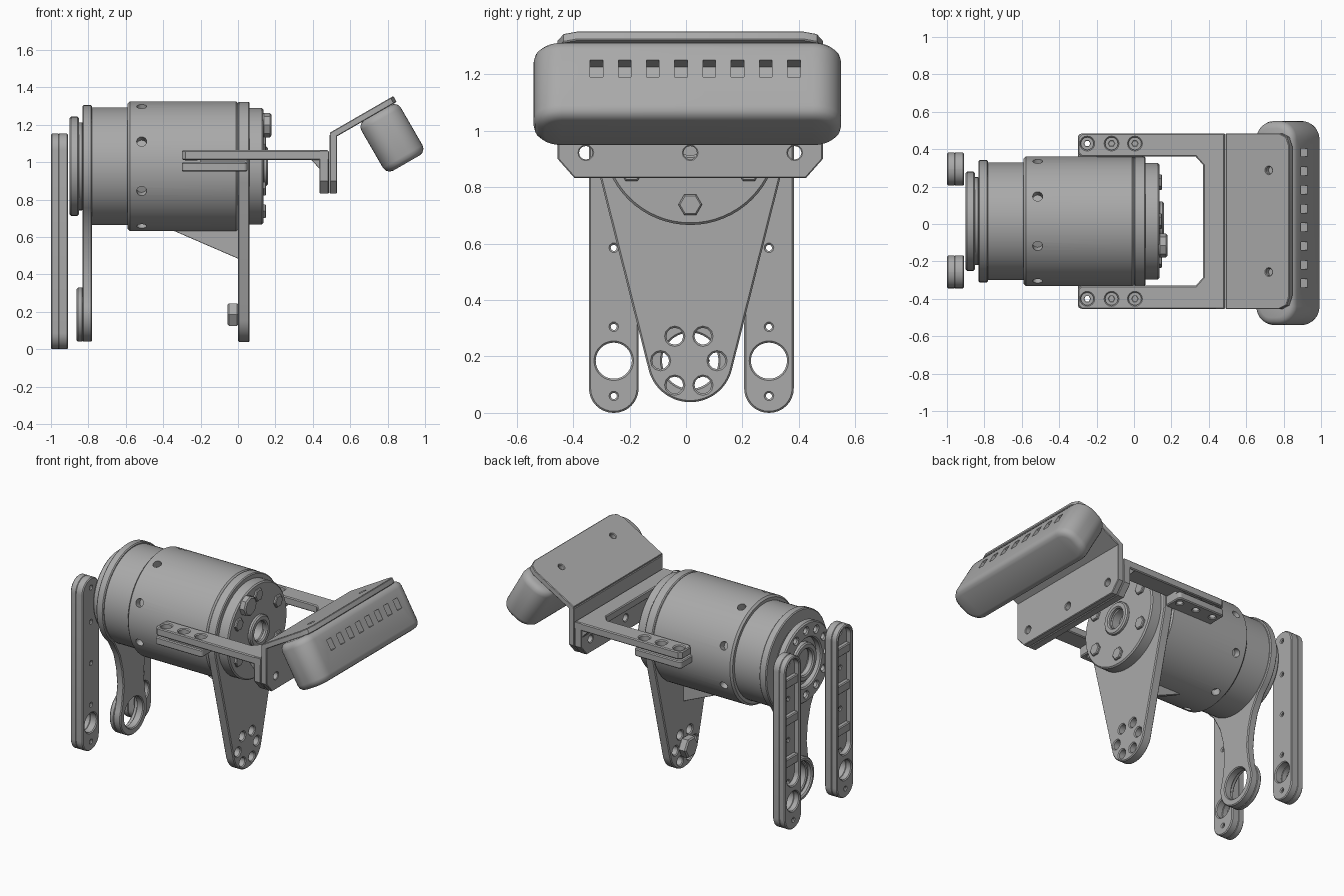
import bpy, bmesh
from math import cos, sin, radians, pi
from mathutils import Matrix, Vector

if "Cube" in bpy.data.objects:
    bpy.data.objects.remove(bpy.data.objects["Cube"])

grey = bpy.data.materials.new("plain_grey")
grey.use_nodes = True
GREY = (0.4, 0.4, 0.4, 1)
grey.diffuse_color = GREY
grey.node_tree.nodes["Principled BSDF"].inputs["Base Color"].default_value = GREY


def frame(u, v, origin=(0, 0, 0)):
    """Matrix whose local x, y, z are u, v and u cross v."""
    u, v = Vector(u), Vector(v)
    m = Matrix((u, v, u.cross(v))).transposed().to_4x4()
    m.translation = origin
    return m


CY, CZ = 0.015, 0.978                        # motor axis
SIDE = frame((0, 1, 0), (0, 0, 1))           # outline in y, z, thickness along x
FLAT = frame((1, 0, 0), (0, 1, 0))           # outline in x, y, thickness along z
EDGE = frame((1, 0, 0), (0, 0, 1))           # outline in x, z, thickness along -y
TILT = frame((cos(pi / 6), 0, sin(pi / 6)), (0, 1, 0), (0.49, CY, 1.157))


def arc(u, v, r, a=0, b=360, n=40):
    steps = n if b - a == 360 else n + 1
    return [(u + r * cos(radians(a + (b - a) * i / n)),
             v + r * sin(radians(a + (b - a) * i / n))) for i in range(steps)]


def rounded(u0, u1, v0, v1, r, n=8):
    return (arc(u1 - r, v1 - r, r, 0, 90, n) + arc(u0 + r, v1 - r, r, 90, 180, n)
            + arc(u0 + r, v0 + r, r, 180, 270, n) + arc(u1 - r, v0 + r, r, 270, 359.9, n))


def ring_points(u, v, r, count, start=0):
    return arc(u, v, r, start, start + 360, count)


def plate(name, outline, lo, hi, space=SIDE, holes=(), bevel=0.006, round_steps=0):
    """Extrude an outline with holes from lo to hi, with a small edge bevel."""
    curve = bpy.data.curves.new(name, "CURVE")
    curve.dimensions, curve.fill_mode = "2D", "BOTH"
    curve.extrude = (hi - lo) / 2 - bevel
    curve.bevel_depth, curve.offset = bevel, -bevel
    curve.bevel_resolution = round_steps
    for loop in [outline, *holes]:
        spline = curve.splines.new("POLY")
        spline.points.add(len(loop) - 1)
        for point, (u, v) in zip(spline.points, loop):
            point.co = (u, v, 0, 1)
        spline.use_cyclic_u = True
    temp = bpy.data.objects.new(name + "_curve", curve)
    mesh = bpy.data.meshes.new_from_object(temp)
    bpy.data.objects.remove(temp)
    mesh.name = name
    mesh.transform(space @ Matrix.Translation((0, 0, (lo + hi) / 2)))
    bm = bmesh.new()
    bm.from_mesh(mesh)
    bmesh.ops.remove_doubles(bm, verts=bm.verts, dist=0.0004)
    bmesh.ops.recalc_face_normals(bm, faces=bm.faces)
    bm.to_mesh(mesh)
    bm.free()
    mesh.materials.clear()
    mesh.materials.append(grey)
    obj = bpy.data.objects.new(name, mesh)
    bpy.context.collection.objects.link(obj)
    parts.append(obj)
    return obj


def disc(name, r, lo, hi, bore=0, u=CY, v=CZ, holes=(), n=64, bevel=0.008):
    inner = [arc(u, v, bore)] if bore else []
    return plate(name, arc(u, v, r, n=n), lo, hi, SIDE, inner + list(holes), bevel)


def cut(obj, cutters):
    """Subtract the cutters and remove them."""
    for c in cutters:
        mod = obj.modifiers.new("cut", "BOOLEAN")
        mod.operation, mod.solver, mod.object = "DIFFERENCE", "EXACT", c
    bpy.context.view_layer.update()
    result = bpy.data.meshes.new_from_object(
        obj.evaluated_get(bpy.context.evaluated_depsgraph_get()))
    obj.modifiers.clear()
    obj.data = result
    for c in cutters:
        parts.remove(c)
        bpy.data.objects.remove(c)


parts = []

# Motor body with eight radial screw holes
body = disc("motor_body", 0.347, -0.59, 0.002, n=96, bevel=0.012)
drills = []
for i in range(8):
    a = radians(22.5 + 45 * i)
    space = frame((1, 0, 0), (0, -sin(a), cos(a)), (-0.515, CY, CZ))
    drills.append(plate("drill", arc(0, 0, 0.027, n=16), 0.3, 0.4, space, bevel=0))
cut(body, drills)
disc("motor_neck", 0.315, -0.79, -0.58)
disc("neck_band", 0.305, -0.60, -0.585)

# Output end: flange, hub, bolts and one raised block
spots = ring_points(CY, CZ, 0.24, 6, 30)
disc("output_flange", 0.312, 0.05, 0.135, bore=0.065)
disc("output_hub", 0.105, 0.13, 0.16, bore=0.065)
disc("hub_floor", 0.08, 0.06, 0.075)
for u, v in spots:
    disc("flange_bolt", 0.042, 0.13, 0.15, u=u, v=v, n=6, bevel=0.005)
disc("flange_block", 0.065, 0.13, 0.178, u=CY - 0.13, v=CZ + 0.22, n=8)

# Tapered front leg, its nut and the gusset behind it
leg = arc(CY, 0.19, 0.152, -165.7, -14.3) + arc(CY, CZ, 0.345, -14.3, 194.3)
plate("front_leg", leg, 0.0, 0.062, holes=[arc(u, v, 0.03, n=12)
      for u, v in ring_points(CY - 0.005, 0.185, 0.1, 6)])
disc("leg_nut", 0.07, -0.055, 0.002, u=CY, v=0.185, n=6)
plate("leg_gusset", [(-0.36, 0.64), (0.01, 0.64), (0.01, 0.48)], -CY - 0.012,
      -CY + 0.012, EDGE, bevel=0.002)

# Rear leg: collar, waisted neck and ring foot
half = [(0.15, 0.62), (0.12, 0.51), (0.108, 0.4), (0.122, 0.29)]
outline = (arc(CY, CZ, 0.327, -50, 230) + [(CY - u, v) for u, v in half]
           + arc(CY, 0.185, 0.145, 155, 385) + [(CY + u, v) for u, v in half[::-1]])
plate("rear_leg", outline, -0.832, -0.78, holes=[arc(CY, 0.185, 0.1)])
disc("rear_leg_ring", 0.145, -0.863, -0.825, bore=0.115, v=0.185)

# Rear bearing with bolts
disc("bearing_base", 0.235, -0.86, -0.825, bore=0.1)
disc("bearing_ring", 0.265, -0.9, -0.85, bore=0.16, holes=[
    arc(u, v, 0.02, n=12) for u, v in ring_points(CY, CZ, 0.213, 12)])
disc("bearing_core", 0.125, -0.895, -0.85, bore=0.085)
disc("bearing_floor", 0.12, -0.84, -0.828)

# Pair of rear bars: drilled plate with a raised rim and cross ribs outside
for side in (-1, 1):
    y = 0.019 + side * 0.275
    hole = arc(y, 0.185, 0.064)
    shape = rounded(y - 0.088, y + 0.088, 0, 1.153, 0.087)
    pins = [arc(y, z, 0.011, n=10) for z in (0.06, 0.305, 0.585, 0.86, 1.09)]
    plate("rear_bar", shape, -0.962, -0.908, holes=[hole] + pins)
    plate("rear_bar_rim", shape, -1.0, -0.955, holes=[
        rounded(y - 0.065, y + 0.065, 0.29, 1.13, 0.062), hole, pins[0]])
    for z in (0.45, 0.73, 0.98):
        plate("rear_bar_rib", rounded(y - 0.075, y + 0.075, z - 0.03, z + 0.03, 0.02),
              -0.99, -0.955)

# Fork bracket: U plate, lower clamp strips and turned-down flange
bolts = [(x, s * 0.415) for s in (-1, 1) for x in (-0.25, -0.12, 0.005)]
fork_half = [(0.485, 0.47), (-0.28, 0.47), (-0.3, 0.45), (-0.3, 0.365), (-0.28, 0.345),
             (0.33, 0.345), (0.37, 0.3)]
fork = fork_half + [(x, -y) for x, y in fork_half[::-1]]
plate("fork_plate", [(x, y + CY) for x, y in fork], 1.012, 1.064, FLAT,
      [arc(x, y + CY, 0.034, n=16) for x, y in bolts])
for x, y in bolts:
    plate("fork_screw", arc(x, y + CY, 0.036, n=16), 1.01, 1.03, FLAT,
          [arc(x, y + CY, 0.016, n=6)], bevel=0.002)
for s in (-1, 1):
    y = CY + s * 0.4
    plate("clamp_strip", rounded(-0.3, 0.05, y - 0.068, y + 0.068, 0.02), 0.95, 1.0, FLAT,
          [arc(x, CY + s * 0.415, 0.02, n=12) for x in (-0.25, -0.12, 0.005)])
    plate("clamp_spacer", rounded(-0.2, 0.05, y - 0.06, y + 0.03, 0.01), 0.99, 1.02, FLAT,
          bevel=0.002)
low = [(-0.47, 0.9), (-0.41, 0.832), (0.41, 0.832), (0.47, 0.9)]
screws = [arc(CY + u, 0.922, 0.024, n=12) for u in (-0.37, 0, 0.37)]


def flange(name, top, lo, hi):
    pts = [(CY + u, v) for u, v in low] + [(CY + 0.47, top), (CY - 0.47, top)]
    plate(name, pts, lo, hi, holes=screws, bevel=0.004)


flange("fork_flange", 1.06, 0.435, 0.486)
plate("fork_fillet", [(0.385, 1.02), (0.44, 1.02), (0.44, 0.96)], -CY - 0.46, -CY + 0.46,
      EDGE, bevel=0.002)

# Head: mounting flange, tilted plate and slotted housing
flange("head_flange", 1.148, 0.49, 0.53)
plate("head_plate", [(0, -0.47)] + [(0.33, -0.47), (0.375, -0.45), (0.393, -0.4)]
      + [(0.393, 0.4), (0.375, 0.45), (0.33, 0.47), (0, 0.47)], -0.036, 0, TILT,
      [arc(0.266, s * 0.272, 0.02, n=12) for s in (-1, 1)], bevel=0.004)
housing = plate("head_housing", rounded(0.153, 0.397, -0.555, 0.535, 0.1), -0.345, -0.034,
                TILT, bevel=0.04, round_steps=2)
slots = []
for i in range(8):
    v = -0.355 + i * 0.1
    slots.append(plate("slot", [(0.345, v), (0.45, v), (0.45, v + 0.045), (0.345, v + 0.045)],
                       -0.19, -0.12, TILT, bevel=0))
cut(housing, slots)

# Smooth shading with sharp edges kept
bpy.ops.object.select_all(action="DESELECT")
for obj in parts:
    obj.select_set(True)
bpy.context.view_layer.objects.active = body
bpy.ops.object.shade_smooth_by_angle(angle=radians(32))
